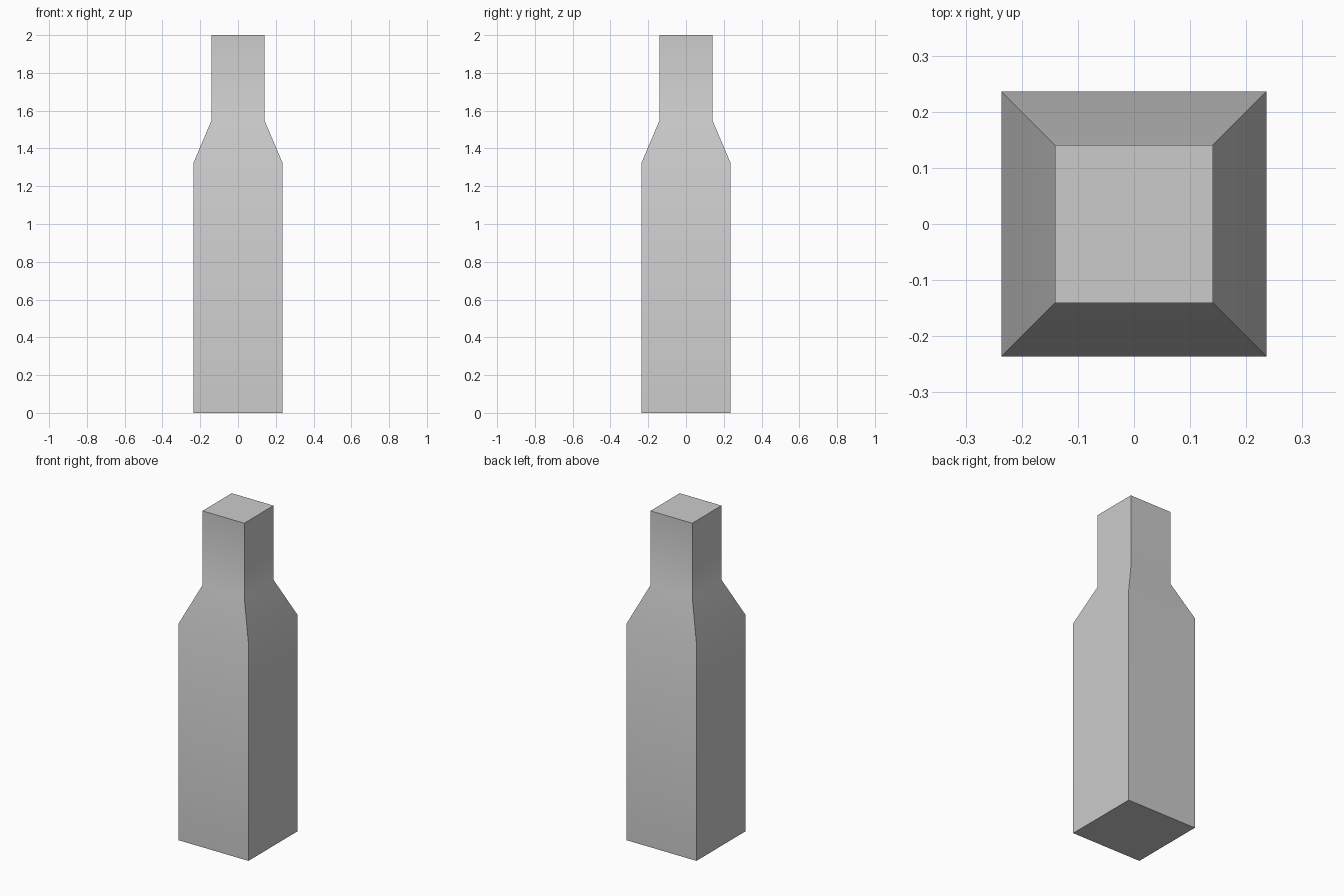
import bpy, bmesh, math

if "Cube" in bpy.data.objects:
    bpy.data.objects.remove(bpy.data.objects["Cube"])

# Square bottle profile: (half width, height)
PROFILE = [(0.236, 0.0), (0.236, 1.323), (0.141, 1.547), (0.141, 2.0)]


def square_loft(name, profile):
    bm = bmesh.new()
    rings = [[bm.verts.new((sx * r, sy * r, z))
              for sx, sy in ((-1, -1), (1, -1), (1, 1), (-1, 1))]
             for r, z in profile]
    # Side walls
    for low, high in zip(rings, rings[1:]):
        for i in range(4):
            j = (i + 1) % 4
            bm.faces.new((low[i], low[j], high[j], high[i]))
    # Base and top caps
    bm.faces.new(rings[0][::-1])
    bm.faces.new(rings[-1])
    bmesh.ops.recalc_face_normals(bm, faces=bm.faces)
    mesh = bpy.data.meshes.new(name)
    bm.to_mesh(mesh)
    bm.free()
    obj = bpy.data.objects.new(name, mesh)
    bpy.context.collection.objects.link(obj)
    return obj


# Bottle: smooth up the shoulder, sharp at the corners
bottle = square_loft("bottle", PROFILE)
bpy.context.view_layer.objects.active = bottle
bottle.select_set(True)
bpy.ops.object.shade_smooth_by_angle(angle=math.radians(30))
